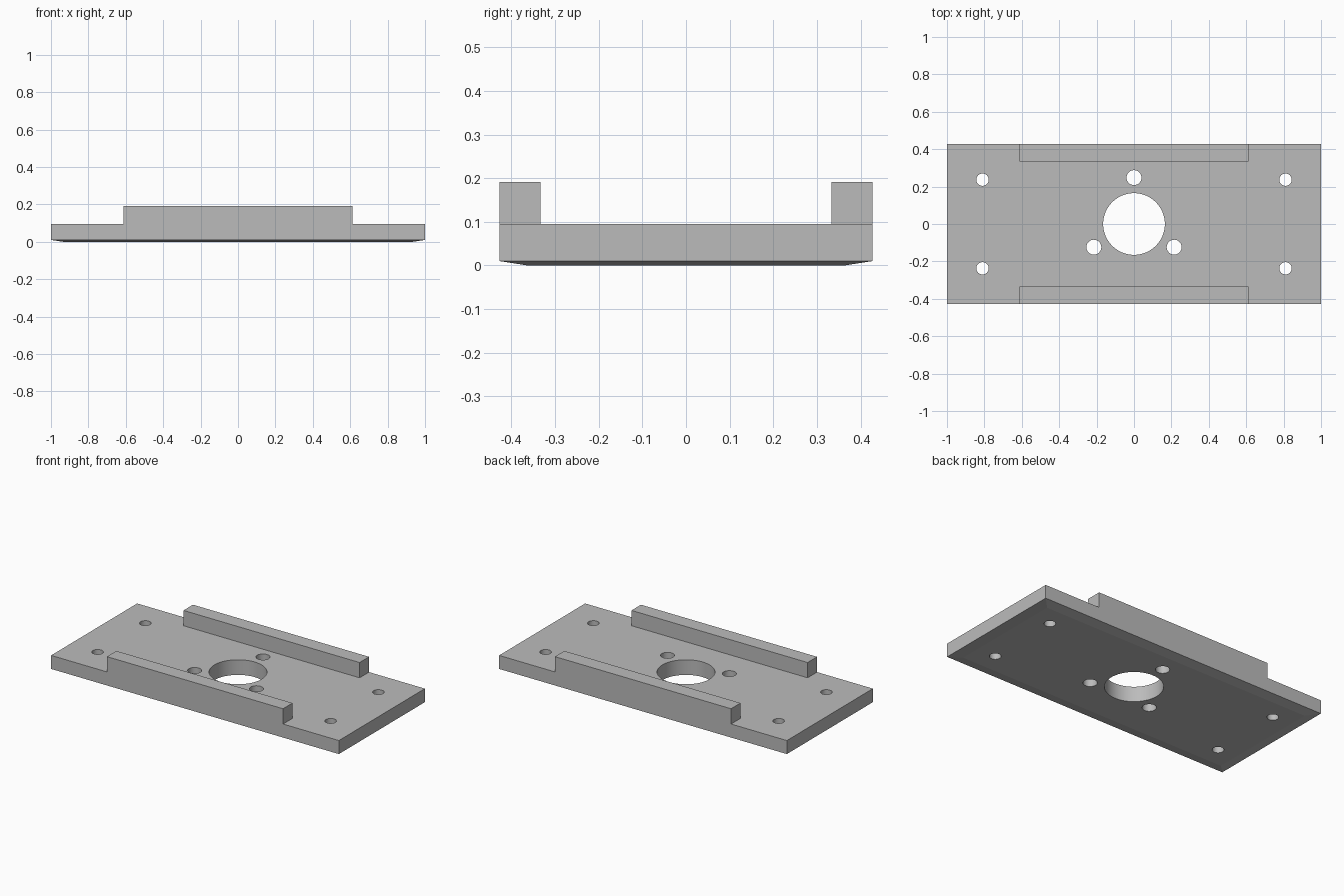
import bpy, bmesh
from math import cos, sin, radians

old = bpy.data.objects.get("Cube")
if old:
    bpy.data.objects.remove(old, do_unlink=True)

HALF_X, HALF_Y = 1.0, 0.427        # plate half sizes
RAIL_X, RAIL_Y = 0.612, 0.333      # rail half length and inner face
DECK, TOP = 0.095, 0.191           # plate and rail heights
LIP, INSET = 0.01, 0.064           # shallow underside chamfer

grey = bpy.data.materials.new("machined grey")
grey.use_nodes = True
colour = (0.5, 0.5, 0.5, 1)
grey.diffuse_color = colour
grey.node_tree.nodes["Principled BSDF"].inputs["Base Color"].default_value = colour


def finish(name, bm):
    bmesh.ops.recalc_face_normals(bm, faces=bm.faces)
    mesh = bpy.data.meshes.new(name)
    bm.to_mesh(mesh)
    bm.free()
    mesh.materials.append(grey)
    obj = bpy.data.objects.new(name, mesh)
    bpy.context.collection.objects.link(obj)
    return obj


def cut(target, cutter):
    cutter.hide_render = True
    mod = target.modifiers.new(cutter.name, 'BOOLEAN')
    mod.operation, mod.solver, mod.object = 'DIFFERENCE', 'EXACT', cutter
    bpy.context.view_layer.objects.active = target
    bpy.ops.object.modifier_apply(modifier=mod.name)
    bpy.data.objects.remove(cutter, do_unlink=True)


def box_cutter(name, x0, x1, y):
    bm = bmesh.new()
    bmesh.ops.create_cube(bm, size=1)
    for v in bm.verts:
        v.co = (x1 if v.co.x > 0 else x0, y if v.co.y > 0 else -y,
                1 if v.co.z > 0 else DECK)
    return finish(name, bm)


def hole_cutter(name, x, y, radius, sides):
    bm = bmesh.new()
    bmesh.ops.create_cone(bm, cap_ends=True, segments=sides,
                          radius1=radius, radius2=radius, depth=1)
    bmesh.ops.translate(bm, verts=bm.verts, vec=(x, y, 0))
    return finish(name, bm)


# Solid blank with chamfered underside
bm = bmesh.new()
rings = []
for z, inset in ((0, INSET), (LIP, 0), (TOP, 0)):
    x, y = HALF_X - inset, HALF_Y - inset
    rings.append([bm.verts.new((sx * x, sy * y, z))
                  for sx, sy in ((-1, -1), (1, -1), (1, 1), (-1, 1))])
bm.faces.new(rings[0])
bm.faces.new(rings[-1])
for low, high in zip(rings, rings[1:]):
    for i in range(4):
        j = (i + 1) % 4
        bm.faces.new((low[i], low[j], high[j], high[i]))
plate = finish("mounting_plate", bm)

# Channel between the rails, and lowered deck at both ends
cut(plate, box_cutter("channel", -2, 2, RAIL_Y))
cut(plate, box_cutter("right_end", -2, -RAIL_X, 1))
cut(plate, box_cutter("left_end", RAIL_X, 2, 1))

# Central bore, ring of three holes, four corner holes
cut(plate, hole_cutter("bore", 0, 0, 0.165, 64))
for angle in (90, 210, 330):
    a = radians(angle)
    cut(plate, hole_cutter("ring_hole", 0.248 * cos(a), 0.248 * sin(a), 0.04, 32))
for sx in (-1, 1):
    for sy in (-1, 1):
        cut(plate, hole_cutter("corner_hole", sx * 0.81, sy * 0.237, 0.033, 32))

# Smooth bores, crisp edges
bpy.ops.object.select_all(action='DESELECT')
plate.select_set(True)
bpy.context.view_layer.objects.active = plate
bpy.ops.object.shade_smooth_by_angle(angle=radians(15))
# The chamfer is shallow, so keep every outer flat face flat
for p in plate.data.polygons:
    if max(abs(c) for c in p.normal) > 0.98 and p.area > 0.02:
        p.use_smooth = False
